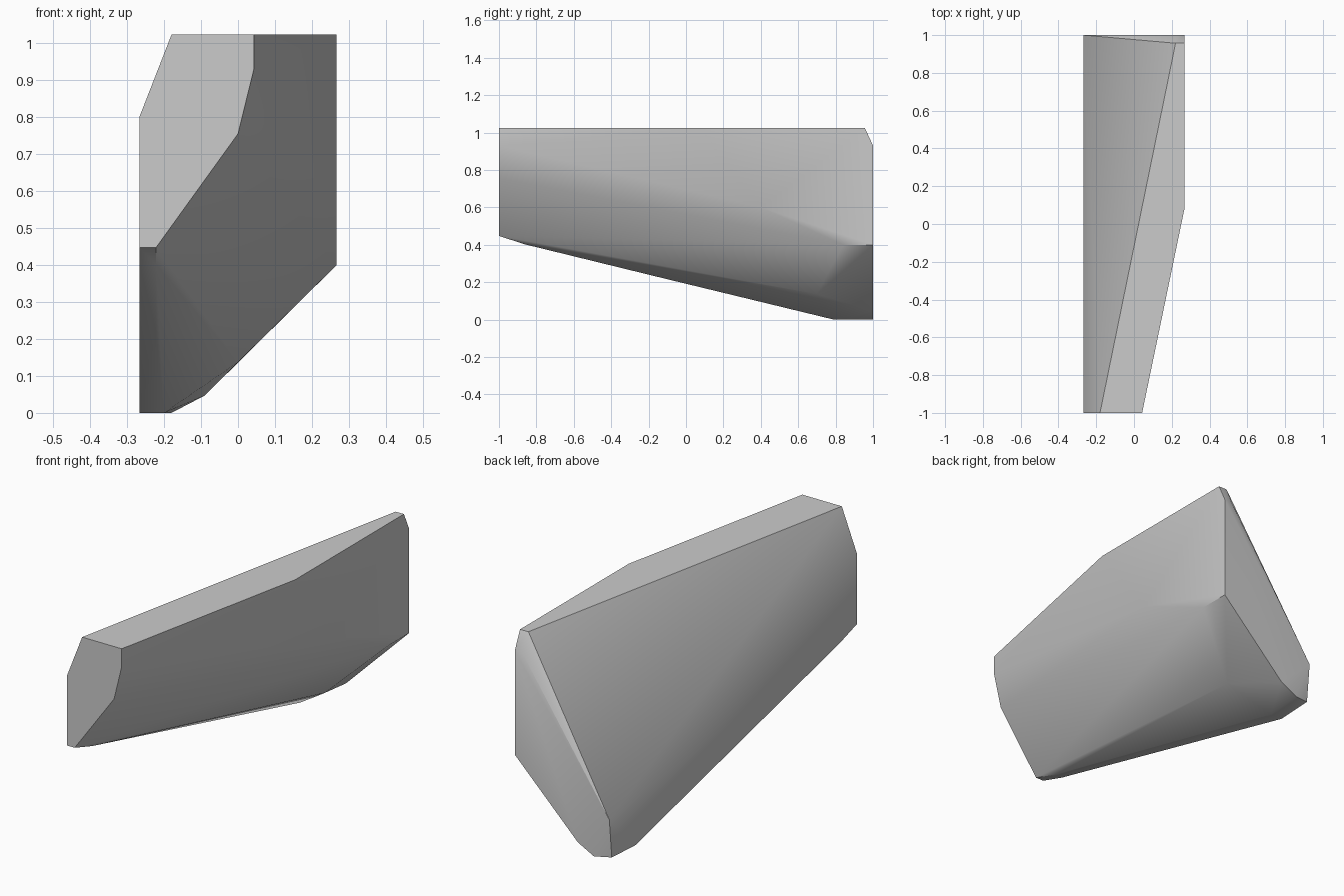
import bpy, bmesh, math

cube = bpy.data.objects.get("Cube")
if cube:
    bpy.data.objects.remove(cube, do_unlink=True)

# Plain grey stone
grey = bpy.data.materials.new("grey stone")
grey.use_nodes = True
color = (0.6, 0.6, 0.6, 1)
grey.diffuse_color = color
bsdf = next(n for n in grey.node_tree.nodes if n.type == "BSDF_PRINCIPLED")
bsdf.inputs["Base Color"].default_value = color
bsdf.inputs["Roughness"].default_value = 0.8

SIDE, TOP = 0.267, 1.023

# Front end outline (x, z)
front = [(-SIDE, 0.447), (-SIDE, 0.8), (-0.18, TOP), (0.043, TOP),
         (0.043, 0.93), (0, 0.755), (-0.222, 0.447)]
corners = [(x, -1, z) for x, z in front]

# Back end outline (x, z)
back = [(-SIDE, 0.21), (0.225, 0.93), (SIDE, 0.93), (SIDE, 0.4),
        (-0.09, 0.047), (-0.18, 0)]
corners += [(x, 1, z) for x, z in back]

# Top corners, bulging side and sloping underside
corners += [(0.22, 0.957, TOP), (SIDE, 0.957, TOP), (SIDE, 0.08, TOP),
            (SIDE, 0.4, 0.6), (SIDE, 0.84, 0.4), (0, 0.7, 0.137),
            (-SIDE, 0.98, 0.01), (-SIDE, 0.79, 0), (-0.2, 0.79, 0),
            (-0.222, -0.86, 0.402), (-SIDE, -0.86, 0.402),
            (-0.222, -0.15, 0.228)]

# Wrap a solid skin around the corners
bm = bmesh.new()
for c in corners:
    bm.verts.new(c)
hull = bmesh.ops.convex_hull(bm, input=bm.verts[:])
loose = {v for key in ("geom_interior", "geom_unused") for v in hull[key]
         if isinstance(v, bmesh.types.BMVert) and not v.link_faces}
bmesh.ops.delete(bm, geom=list(loose), context="VERTS")
bmesh.ops.dissolve_limit(bm, angle_limit=math.radians(0.5),
                         verts=bm.verts[:], edges=bm.edges[:])
bmesh.ops.recalc_face_normals(bm, faces=bm.faces[:])

mesh = bpy.data.meshes.new("rock_block")
bm.to_mesh(mesh)
bm.free()
mesh.materials.append(grey)
rock = bpy.data.objects.new("rock_block", mesh)
bpy.context.collection.objects.link(rock)

# Soft facets with crisp main edges
bpy.ops.object.select_all(action="DESELECT")
rock.select_set(True)
bpy.context.view_layer.objects.active = rock
bpy.ops.object.shade_smooth_by_angle(angle=math.radians(32))
